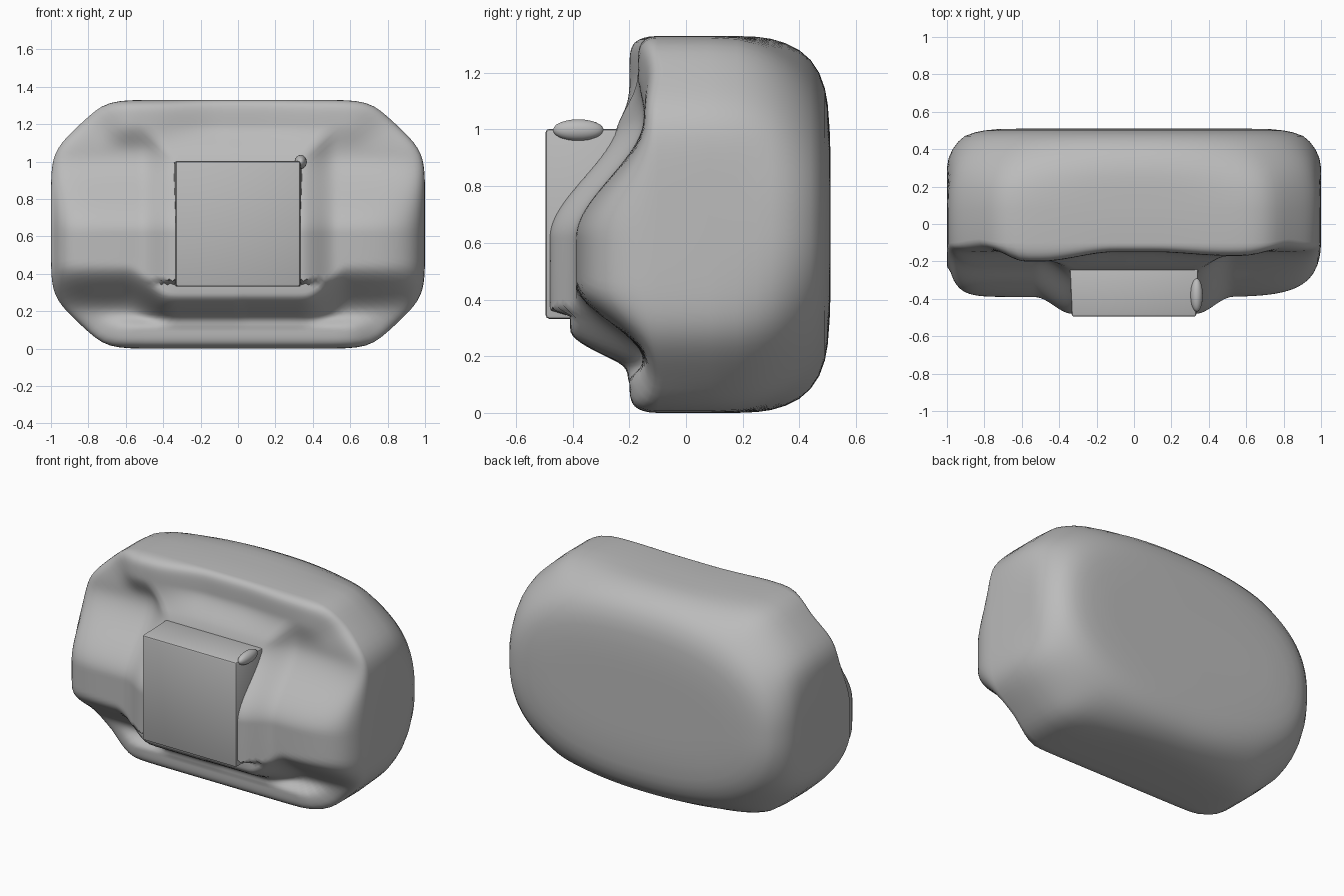
import bpy, bmesh, math
from mathutils import Matrix

cube = bpy.data.objects.get("Cube")
if cube:
    bpy.data.objects.remove(cube, do_unlink=True)

grey = bpy.data.materials.new("plain grey")
grey.use_nodes = True
GREY = (0.5, 0.5, 0.5, 1)
grey.diffuse_color = GREY
grey.node_tree.nodes["Principled BSDF"].inputs["Base Color"].default_value = GREY

HALF_Z = 0.665
SIDES = 144


def finish(name, bm, angle=40):
    bmesh.ops.recalc_face_normals(bm, faces=bm.faces[:])
    mesh = bpy.data.meshes.new(name)
    bm.to_mesh(mesh)
    bm.free()
    mesh.materials.append(grey)
    obj = bpy.data.objects.new(name, mesh)
    bpy.context.collection.objects.link(obj)
    bpy.ops.object.select_all(action='DESELECT')
    obj.select_set(True)
    bpy.context.view_layer.objects.active = obj
    bpy.ops.object.shade_smooth_by_angle(angle=math.radians(angle))
    return obj


def step(a, b, v):
    t = max(0.0, min(1.0, (v - a) / (b - a)))
    return t * t * (3 - 2 * t)


def outline(i, soft=0.0):
    """Point on the octagonal outline; soft=1 turns it into an oval."""
    a = 2 * math.pi * i / SIDES
    u, v = abs(math.cos(a)), abs(math.sin(a))
    p, q = 26, 2.4
    octagon = (u ** p + v ** p + ((u + 0.7215 * v) / 1.425) ** p) ** (-1 / p)
    oval = (u ** q + v ** q) ** (-1 / q)
    r = octagon + (oval - octagon) * soft
    return r * math.cos(a), r * HALF_Z * math.sin(a)


def front_y(x, z, s, corner):
    """Depth of the sculpted front: lips, swollen middle, flare at the block."""
    ax = abs(x)
    # upper and lower lips, fading toward the chamfered corners
    across = 1 - step(0.58, 0.76, ax)
    upper = step(1.05, 1.2, z) * (step(0.1, 0.5, -x) + 0.4 * step(0.1, 0.5, x))
    lower = 1 - step(0.11, 0.18, z)
    lip = 0.05 + 0.05 * across * max(upper, lower)
    # swollen middle band, fullest low down and deeper under the block
    side = step(0.35, 0.6, ax)
    swell = (0.24 * step(0.1 + 0.08 * side, 0.29 + 0.16 * side, z)
             * (1 - step(0.62, 1.04, z)))
    # flare where the block meets the body
    gap = max(ax - 0.33, z - 1.0, 0.33 - z)
    flare = (0.02 if z < 0.36 else 0.09) * (1 - step(0, 0.2, gap))
    # the right end of the band is squarer than the left
    rim = math.sqrt(max(0, 1 - s ** (16 if x < 0 else 7)))
    rim = max(rim, 0.5 * step(0.9, 1.0, -x))
    return (-0.1 + 0.02 * corner * s ** 8 - lip * math.sqrt(max(0, 1 - s ** 30))
            - (swell + flare) * rim)


# body: rings running from the rounded back, over the rim, to the front centre
# each entry: inset in x, inset in z, depth
back = [(0.55, 0.50, 0.51), (0.40, 0.42, 0.51), (0.27, 0.33, 0.507),
        (0.20, 0.24, 0.50), (0.15, 0.185, 0.49), (0.095, 0.13, 0.47),
        (0.06, 0.085, 0.44), (0.03, 0.05, 0.40), (0.008, 0.025, 0.35),
        (0, 0.01, 0.30), (0, 0.003, 0.25), (0, 0, 0.18), (0, 0, 0.08)]
rings = []
for dx, dz, y in back:
    kx, kz = 1 - dx, 1 - dz / HALF_Z
    ring = [outline(i, step(0.12, 0.5, y)) for i in range(SIDES)]
    rings.append([(x * kx, y, z * kz + HALF_Z) for x, z in ring])

edge = []
for i in range(SIDES):
    x, z = outline(i)
    edge.append((x, z, 1 - step(0.82, 0.98, max(abs(x), abs(z) / HALF_Z))))
FRONT = [1, 0.997, 0.99, 0.98, 0.965] + [0.95 - 0.018 * k for k in range(52)]
for s in FRONT:
    rings.append([(x * s, front_y(x * s, z * s + HALF_Z, s, c), z * s + HALF_Z)
                  for x, z, c in edge])

bm = bmesh.new()
verts = [[bm.verts.new(co) for co in ring] for ring in rings]
for a, b in zip(verts, verts[1:]):
    for i in range(SIDES):
        j = (i + 1) % SIDES
        bm.faces.new((a[i], a[j], b[j], b[i]))
bm.faces.new(verts[0])
bm.faces.new(verts[-1])
finish("body", bm, 60)

# square block standing out of the front
bm = bmesh.new()
bmesh.ops.create_cube(bm, size=1, matrix=Matrix.Translation((0, -0.345, 0.667))
                      @ Matrix.Diagonal((0.665, 0.30, 0.67, 1)))
for v in bm.verts:
    if v.co.y > -0.2:
        v.co.x *= 1.04
bmesh.ops.bevel(bm, geom=bm.edges[:], offset=0.012, segments=2, profile=0.5, affect='EDGES')
finish("front_block", bm, 35)

# small pinched nub on the block's upper left corner
bm = bmesh.new()
bmesh.ops.create_icosphere(bm, subdivisions=3, radius=1,
                           matrix=Matrix.Translation((0.335, -0.38, 0.998))
                           @ Matrix.Diagonal((0.033, 0.09, 0.038, 1)))
finish("corner_nub", bm, 60)
